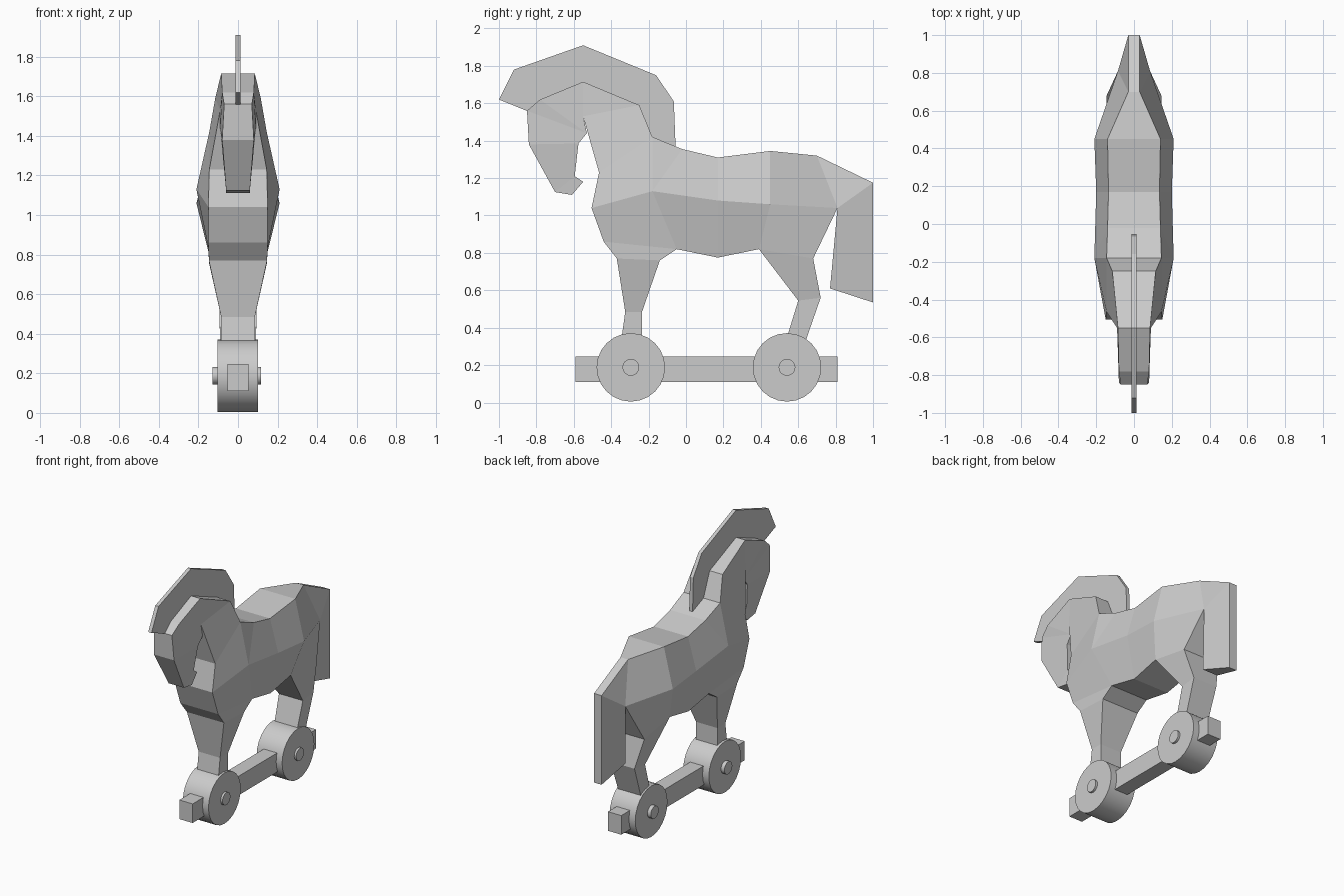
import bpy, bmesh, math


def ladder(name, rungs):
    """Mirrored flat-faced solid: rungs of (y, z, half_width) side-view points."""
    bm = bmesh.new()
    grid = [[(bm.verts.new((w, y, z)), bm.verts.new((-w, y, z)))
             for y, z, w in rung] for rung in rungs]
    n, m = len(grid), len(grid[0])
    for s in (0, 1):
        for i in range(n - 1):
            for j in range(m - 1):
                bm.faces.new([grid[a][b][s] for a, b in
                              ((i, j), (i + 1, j), (i + 1, j + 1), (i, j + 1))])
    rim = ([(i, 0) for i in range(n)] + [(n - 1, j) for j in range(1, m)]
           + [(i, m - 1) for i in range(n - 2, -1, -1)]
           + [(0, j) for j in range(m - 2, 0, -1)])
    for (a, b), (c, d) in zip(rim, rim[1:] + rim[:1]):
        bm.faces.new((grid[a][b][0], grid[c][d][0], grid[c][d][1], grid[a][b][1]))
    # merge repeated rung ends into triangles
    bmesh.ops.remove_doubles(bm, verts=bm.verts, dist=0.0005)
    bmesh.ops.recalc_face_normals(bm, faces=bm.faces)
    mesh = bpy.data.meshes.new(name)
    bm.to_mesh(mesh)
    bm.free()
    ob = bpy.data.objects.new(name, mesh)
    bpy.context.collection.objects.link(ob)
    return ob


def disc(name, y, radius, x0, x1, sides):
    bpy.ops.mesh.primitive_cylinder_add(
        vertices=sides, radius=radius, depth=x1 - x0,
        location=((x0 + x1) / 2, y, 0.188), rotation=(0, math.pi / 2, 0))
    ob = bpy.context.object
    ob.name = name
    bpy.ops.object.shade_smooth_by_angle(angle=math.radians(30))


# barrel and rump: top, side and belly lines
ladder("body", [
    [(.70, 1.32, .03), (.81, 1.04, .085), (.68, .77, .145)],
    [(.45, 1.345, .14), (.45, 1.06, .21), (.39, .82, .145)],
    [(.17, 1.31, .135), (.17, 1.08, .20), (.17, .775, .14)],
    [(-.02, 1.355, .14), (-.18, 1.13, .21), (-.05, .82, .147)],
    [(-.18, 1.42, .145), (-.18, 1.13, .21), (-.05, .82, .147)],
])

# neck, chest and front leg
ladder("neck_and_front_leg", [
    [(-.55, 1.53, .09), (-.55, 1.715, .085)],
    [(-.55, 1.53, .09), (-.25, 1.59, .115)],
    [(-.465, 1.23, .145), (-.18, 1.42, .145)],
    [(-.505, 1.04, .15), (-.18, 1.13, .21)],
    [(-.44, .86, .15), (-.05, .82, .147)],
    [(-.37, .77, .147), (-.14, .76, .147)],
    [(-.325, .485, .085), (-.235, .485, .085)],
    [(-.345, .34, .085), (-.235, .34, .085)],
    [(-.335, .22, .08), (-.255, .22, .08)],
])

# hind leg
ladder("hind_leg", [
    [(.39, .82, .145), (.68, .77, .145)],
    [(.60, .545, .095), (.72, .56, .095)],
    [(.54, .35, .09), (.64, .33, .09)],
    [(.50, .22, .08), (.58, .20, .08)],
])

# head, poll to chin
ladder("head", [
    [(-.55, 1.53, .09), (-.55, 1.715, .085)],
    [(-.53, 1.44, .09), (-.78, 1.62, .08)],
    [(-.53, 1.44, .09), (-.85, 1.56, .07)],
    [(-.575, 1.385, .085), (-.84, 1.38, .08)],
    [(-.595, 1.21, .065), (-.70, 1.125, .06)],
    [(-.55, 1.18, .06), (-.61, 1.11, .06)],
])

# tail
ladder("tail", [
    [(.81, 1.04, .085), (.70, 1.32, .03)],
    [(.81, 1.04, .085), (1.0, 1.175, .03)],
    [(.77, .61, .06), (1.0, .535, .03)],
])

# thin crest along the neck: outer edge, then edge sunk into the neck
t = .013
ladder("mane", [[(a, b, t), (c, d, t)] for a, b, c, d in (
    (-1.0, 1.62, -.84, 1.555), (-.92, 1.78, -.78, 1.60),
    (-.55, 1.91, -.55, 1.69), (-.16, 1.75, -.27, 1.57),
    (-.065, 1.61, -.20, 1.41), (-.055, 1.35, -.19, 1.38))])

# chassis beam
ladder("beam", [[(-.59, .11, .053), (-.59, .247, .053)],
                [(.81, .11, .053), (.81, .247, .053)]])

# wheels and axles
for label, y in (("front", -.295), ("rear", .54)):
    disc(label + "_wheel", y, .183, -.103, .1, 24)
    disc(label + "_axle", y, .045, -.13, .115, 16)
